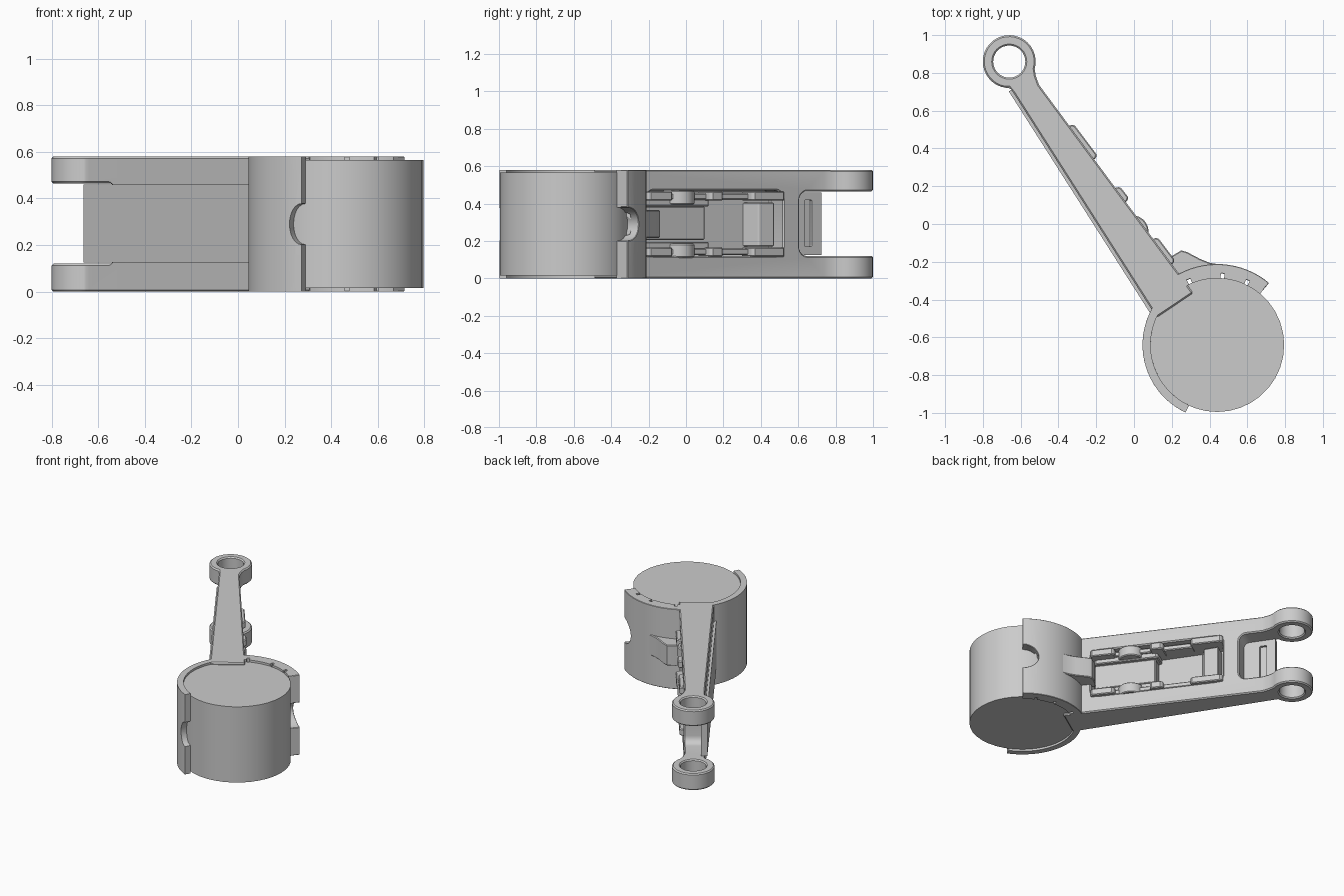
import bpy, bmesh
from math import sin, cos, radians, pi
from mathutils import Matrix, Vector

cube = bpy.data.objects.get("Cube")
if cube:
    bpy.data.objects.remove(cube)

mat = bpy.data.materials.new("light_grey")
mat.use_nodes = True
GREY = (0.6, 0.6, 0.6, 1)
mat.diffuse_color = GREY
mat.node_tree.nodes["Principled BSDF"].inputs["Base Color"].default_value = GREY

DRUM = Vector((0.44, -0.64, 0))
HEIGHT = 0.58
MID = HEIGHT / 2

# Arm frame: x runs along the arm, y runs across it towards the open side
ALONG, ACROSS = Vector((-0.558, 0.83, 0)), Vector((0.83, 0.558, 0))
ARM = Matrix.Translation((0.21, -0.435, 0)) @ Matrix(
    (ALONG, ACROSS, (0, 0, 1))).transposed().to_4x4()
WORLD = Matrix.Identity(4)


def prism(name, points, lo, hi, frame=WORLD, axis="z"):
    """Extrude an outline along z, or along y for outlines drawn in x and z."""
    bm = bmesh.new()
    place = (lambda a, b, d: (a, b, d)) if axis == "z" else (lambda a, b, d: (a, d, b))
    rings = [[bm.verts.new(frame @ Vector(place(a, b, d))) for a, b in points] for d in (lo, hi)]
    bm.faces.new(rings[0])
    bm.faces.new(rings[1])
    n = len(points)
    for i in range(n):
        j = (i + 1) % n
        bm.faces.new((rings[0][i], rings[0][j], rings[1][j], rings[1][i]))
    bmesh.ops.recalc_face_normals(bm, faces=bm.faces)
    mesh = bpy.data.meshes.new(name)
    bm.to_mesh(mesh)
    bm.free()
    mesh.materials.append(mat)
    obj = bpy.data.objects.new(name, mesh)
    bpy.context.collection.objects.link(obj)
    return obj


def arc(cx, cy, r, start, end, steps):
    angles = [radians(start + (end - start) * i / steps) for i in range(steps + 1)]
    return [(cx + r * cos(a), cy + r * sin(a)) for a in angles]


def circle(cx, cy, r, steps=32):
    return arc(cx, cy, r, 0, 360, steps)[:-1]


def rounded(x0, x1, z0, z1, r):
    corners = ((x1 - r, z1 - r), (x0 + r, z1 - r), (x0 + r, z0 + r), (x1 - r, z0 + r))
    return [p for i, (x, z) in enumerate(corners) for p in arc(x, z, r, 90 * i, 90 * i + 90, 5)]


def apply(obj, modifier):
    bpy.ops.object.select_all(action="DESELECT")
    bpy.context.view_layer.objects.active = obj
    obj.select_set(True)
    bpy.ops.object.modifier_apply(modifier=modifier.name)


def cut(obj, cutter):
    mod = obj.modifiers.new("cut", "BOOLEAN")
    mod.operation, mod.solver, mod.object = "DIFFERENCE", "EXACT", cutter
    apply(obj, mod)
    bpy.data.objects.remove(cutter)


def finish(obj, bevel=0.0):
    if bevel:
        mod = obj.modifiers.new("soft_edge", "BEVEL")
        mod.width, mod.segments, mod.angle_limit = bevel, 1, radians(50)
        apply(obj, mod)
    bpy.ops.object.select_all(action="DESELECT")
    bpy.context.view_layer.objects.active = obj
    obj.select_set(True)
    bpy.ops.object.shade_smooth_by_angle(angle=radians(30))


def edge(s):
    """Open-side edge of the tapering arm."""
    return 0.125 - 0.046 * s


# Arm with twin eyelets, a long pocket and a gap between the eyelets
outline = [(0, -0.108), (1.41, -0.074)] + arc(1.56, 0, 0.14, -148, 140, 28)
outline += [(1.42, 0.075), (1.37, 0.062), (0, 0.125)]
arm = prism("arm", outline, 0, HEIGHT, ARM)
cut(arm, prism("pocket", rounded(0.19, 1.1, 0.12, 0.47, 0.05), -0.05, 0.3, ARM, "y"))
cut(arm, prism("fork_gap", rounded(1.21, 2, 0.12, 0.465, 0.05), -0.4, 0.4, ARM, "y"))
cut(arm, prism("eyelet_hole", circle(1.56, 0, 0.085), -1, 1, ARM))
finish(arm, 0.008)

# Back panel with a shallow recess at its tip
panel = prism("back_panel", [(0, -0.125), (1.43, -0.09), (1.43, -0.05), (0, -0.05)],
              0.125, 0.46, ARM)
cut(panel, prism("recess", rounded(1.32, 1.37, 0.17, 0.42, 0.01), -0.068, 0, ARM, "y"))
finish(panel)

# Rails, tabs and bosses mirrored along both sides of the pocket
for side, label in ((1, "upper"), (-1, "lower")):
    def block(name, s0, s1, near, far, low, high):
        lo, hi = sorted((MID + side * near, MID + side * far))
        pts = [(s0, low), (s0, edge(s0) + high - 0.012), (s0 + 0.015, edge(s0) + high),
               (s1 - 0.015, edge(s1) + high), (s1, edge(s1) + high - 0.012), (s1, low)]
        finish(prism(label + "_" + name, pts, lo, hi, ARM), 0.006)

    block("rail", 0.2, 1.08, 0.13, 0.165, -0.06, -0.02)
    for i, (s0, s1) in enumerate(((0.19, 0.355), (0.6, 0.69), (0.88, 1.1))):
        block("tab_%d" % (i + 1), s0, s1, 0.125, 0.175, 0, 0.025)
    block("inner_lip", 0.2, 0.64, 0.095, 0.14, -0.05, -0.035)
    lo, hi = sorted((MID + side * 0.105, MID + side * 0.18))
    finish(prism(label + "_boss", circle(0.45, 0.04, 0.085, 24), lo, hi, ARM), 0.006)

# Sliding plate and raised ramp inside the pocket
finish(prism("slide_plate", [(0.2, -0.05), (0.62, -0.05), (0.62, 0.04), (0.2, 0.06)],
             0.205, 0.385, ARM), 0.006)
finish(prism("ramp", [(0.92, -0.05), (1.06, -0.05), (1.06, 0.05), (0.96, 0.045)],
             0.17, 0.405, ARM), 0.006)

# Drum
finish(prism("drum", circle(DRUM.x, DRUM.y, 0.355, 36), 0.015, 0.565))


# Curved jaws gripping the drum, each with a rounded notch at its tip
def jaw(name, inner, outer, start, end, steps=20):
    pts = arc(DRUM.x, DRUM.y, outer, start, end, steps)
    pts += arc(DRUM.x, DRUM.y, inner, end, start, steps)
    return prism(name, pts, 0, HEIGHT)


def notch(angle, length, half_height):
    frame = Matrix.Translation(DRUM) @ Matrix.Rotation(radians(angle) - pi / 2, 4, "Z")
    pts = [(length * x, MID + half_height * z) for x, z in circle(0, 0, 1, 24)]
    return prism("notch", pts, 0.2, 0.6, frame, "y")


left_jaw = jaw("long_jaw", 0.352, 0.395, 150, 245)
cut(left_jaw, notch(245, 0.06, 0.088))
finish(left_jaw, 0.005)

right_jaw = jaw("short_jaw", 0.378, 0.428, 50, 140)
cut(right_jaw, notch(50, 0.11, 0.09))
finish(right_jaw, 0.005)

# Spacer pads between the short jaw and the drum
for i, (start, end) in enumerate(((50, 63), (66, 84), (87, 112), (115, 140))):
    pad = jaw("spacer_pad_%d" % (i + 1), 0.352, 0.382, start, end, 6)
    if i < 2:
        cut(pad, notch(50, 0.11, 0.09))
    finish(pad)

# Latch tongue sweeping from the short jaw to the slide plate
tongue = [(0.15, -0.22), (0.2, -0.17), (0.25, -0.14), (0.28, -0.148), (0.35, -0.185),
          (0.4, -0.205), (0.46, -0.215), (0.46, -0.25), (0.36, -0.25), (0.24, -0.27)]
finish(prism("latch_tongue", tongue, 0.215, 0.365), 0.005)
